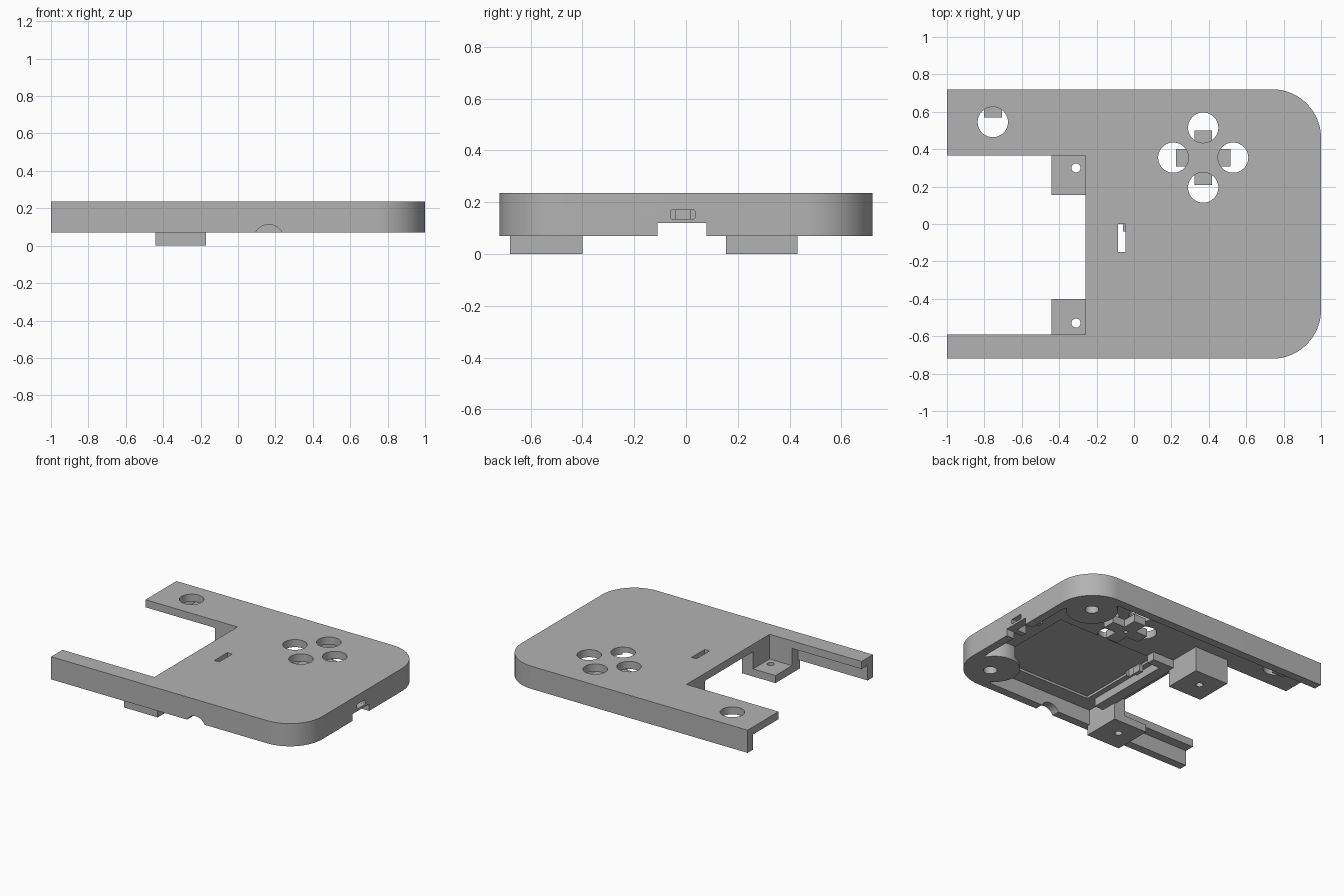
import bpy, bmesh
from math import sin, cos, radians

old = bpy.data.objects.get("Cube")
if old:
    bpy.data.objects.remove(old, do_unlink=True)

grey = bpy.data.materials.new("light grey plastic")
grey.use_nodes = True
COLOR = (0.45, 0.45, 0.45, 1)
grey.diffuse_color = COLOR
grey.node_tree.nodes["Principled BSDF"].inputs["Base Color"].default_value = COLOR

BOTTOM, CEILING, TOP = 0.07, 0.18, 0.235


def prism(name, points, z0, z1):
    """Extrude a closed outline between two heights."""
    bm = bmesh.new()
    face = bm.faces.new([bm.verts.new((x, y, z0)) for x, y in points])
    side = bmesh.ops.extrude_face_region(bm, geom=[face])["geom"]
    for v in side:
        if isinstance(v, bmesh.types.BMVert):
            v.co.z = z1
    bmesh.ops.recalc_face_normals(bm, faces=bm.faces)
    mesh = bpy.data.meshes.new(name)
    bm.to_mesh(mesh)
    bm.free()
    mesh.materials.append(grey)
    obj = bpy.data.objects.new(name, mesh)
    bpy.context.collection.objects.link(obj)
    return obj


def box(name, x0, x1, y0, y1, z0, z1):
    return prism(name, [(x0, y0), (x1, y0), (x1, y1), (x0, y1)], z0, z1)


def arc(cx, cy, r, a0, a1, n=16):
    angles = [radians(a0 + (a1 - a0) * i / n) for i in range(n + 1)]
    return [(cx + r * cos(a), cy + r * sin(a)) for a in angles]


def cylinder(name, x, y, r, z0, z1):
    return prism(name, arc(x, y, r, 0, 360, 40)[:-1], z0, z1)


def select(obj):
    bpy.ops.object.select_all(action="DESELECT")
    obj.select_set(True)
    bpy.context.view_layer.objects.active = obj


def cut(target, cutter):
    """Subtract the cutter, then discard it."""
    cutter.hide_render = True
    mod = target.modifiers.new("cut", "BOOLEAN")
    mod.operation, mod.solver, mod.object = "DIFFERENCE", "EXACT", cutter
    select(target)
    bpy.ops.object.modifier_apply(modifier=mod.name)
    bpy.data.objects.remove(cutter, do_unlink=True)


# Outer shell with two rounded corners
shell = prism("case_shell", [(-1, -0.72)] + arc(0.74, -0.46, 0.26, -90, 0)
              + arc(0.74, 0.46, 0.26, 0, 90) + [(-1, 0.72)], BOTTOM, TOP)

# Hollow underside, leaving a solid boss in each rounded corner
half = [(0.94, 0.40)] + arc(0.78, 0.5, 0.17, -30, -240, 24) + [(0.68, 0.66), (-1.1, 0.66)]
lower = [(x, -y) for x, y in reversed(half)]
cut(shell, prism("cavity", lower + half, -0.1, CEILING))
for y in (-0.53, 0.51):
    cut(shell, cylinder("boss_hole", 0.79, y, 0.045, 0, 0.17))

# Shallow tray in the ceiling and the big open bay
cut(shell, box("tray", -0.06, 0.74, -0.55, 0.13, 0.1, 0.197))
cut(shell, box("bay", -1.1, -0.26, -0.59, 0.365, 0, 0.4))

# Button holes and the narrow switch slot
BX, BY = 0.37, 0.355
buttons = [(BX, BY + 0.16), (BX, BY - 0.16), (BX - 0.16, BY), (BX + 0.16, BY), (-0.755, 0.545)]
for x, y in buttons:
    cut(shell, cylinder("button_hole", x, y, 0.081, 0, 0.4))
cut(shell, box("slot", -0.085, -0.045, -0.15, 0, 0.1, 0.4))

# Side wall port and its lower notch
cut(shell, box("port_notch", 0.9, 1.1, -0.11, 0.08, 0, 0.12))
port = box("port", 0.9, 1.1, -0.06, 0.035, 0.135, 0.17)
bevel = port.modifiers.new("round", "BEVEL")
bevel.width, bevel.segments = 0.008, 3
cut(shell, port)

# Half-round cable notch in the front wall
notch = cylinder("cable_notch", 0.165, 0, 0.08, -0.1, 0.1)
notch.rotation_euler.x = radians(90)
notch.location = (0, -0.72, 0.033)
bpy.context.view_layer.update()
cut(shell, notch)
parts = [shell]

# Mounting blocks with a pocket open to the bay and a screw hole
for name, y0, y1, hole_y in (("front_mount", -0.68, -0.40, -0.53),
                             ("back_mount", 0.155, 0.43, 0.3)):
    mount = box(name, -0.44, -0.17, y0, y1, 0, CEILING)
    cut(mount, box("pocket", -0.6, -0.26, -0.59, 0.365, 0.055, 0.4))
    cut(mount, cylinder("screw_hole", -0.31, hole_y, 0.024, -0.1, 0.2))
    parts.append(mount)

# Cross-shaped button stop with a centre hole
L, W = 0.146, 0.047
cross = prism("button_cross", [
    (BX + x, BY + y) for x, y in (
        (W, -L), (W, -W), (L, -W), (L, W), (W, W), (W, L),
        (-W, L), (-W, W), (-L, W), (-L, -W), (-W, -W), (-W, -L))], 0.125, CEILING)
cut(cross, cylinder("cross_hole", BX, BY, 0.015, 0, 0.16))
parts.append(cross)

# Small inner supports
parts += [
    box("single_button_stop", -0.803, -0.705, 0.57, 0.67, 0.12, 0.16),
    box("inner_rail", -0.18, -0.1, -0.52, 0.2, 0.122, CEILING),
    box("rail_end", -0.1, 0.0, 0.14, 0.2, 0.122, CEILING),
    box("slot_tab", -0.06, -0.03, -0.04, 0.02, 0.13, CEILING),
    box("port_guide_front", 0.86, 0.94, -0.12, -0.08, 0.122, CEILING),
    box("port_guide_back", 0.86, 0.94, 0.05, 0.09, 0.122, CEILING),
]

for part in parts:
    select(part)
    bpy.ops.object.shade_smooth_by_angle(angle=radians(30))
